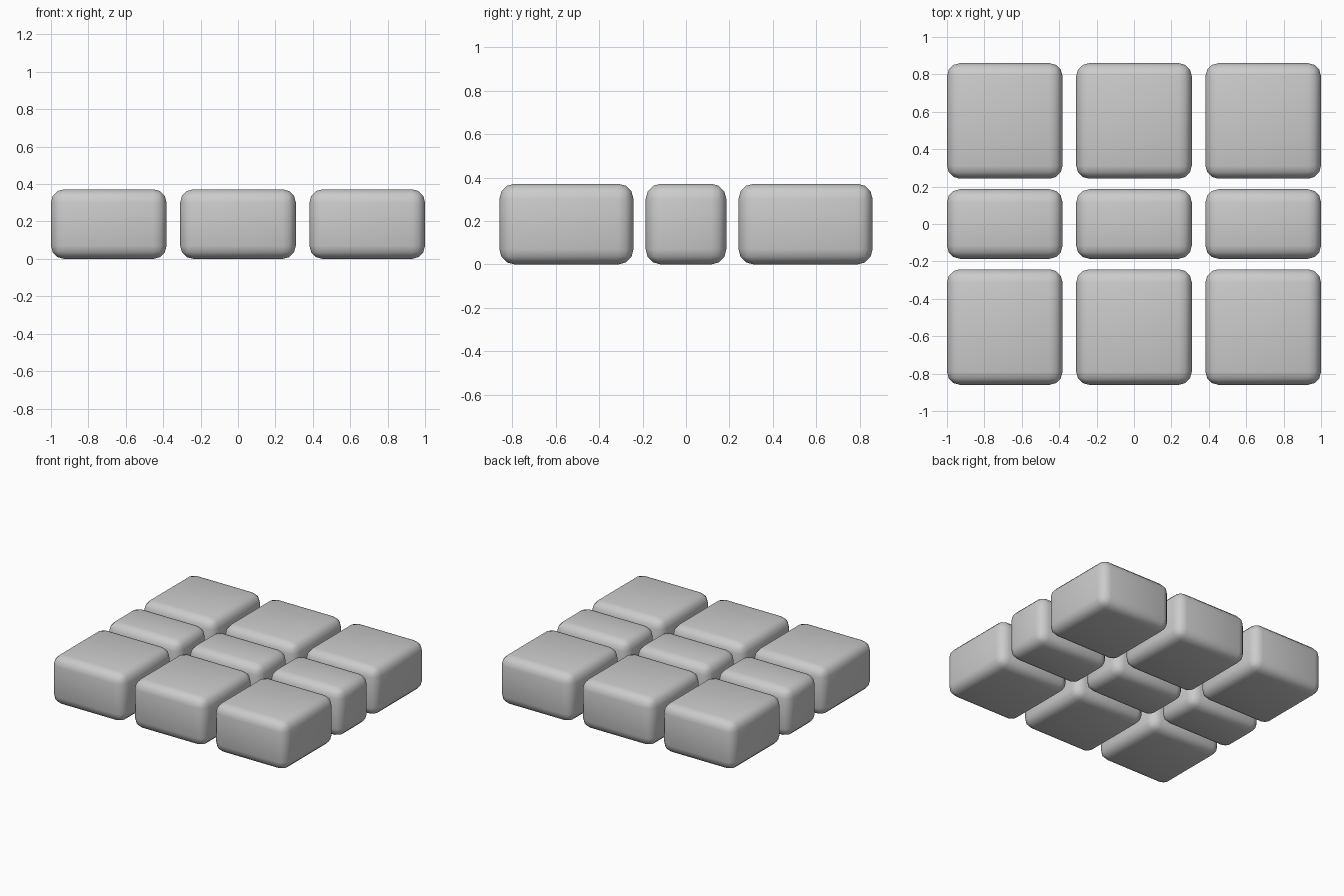
import bpy

if "Cube" in bpy.data.objects:
    bpy.data.objects.remove(bpy.data.objects["Cube"])

HEIGHT = 0.372
COLUMNS = {"left": (-0.691, 0.618), "centre": (0.0, 0.618), "right": (0.691, 0.618)}
ROWS = {"front": (-0.551, 0.618), "middle": (0.0, 0.372), "back": (0.551, 0.618)}


def rounded_block(name, x, y, width, depth):
    bpy.ops.mesh.primitive_cube_add(size=1, location=(x, y, HEIGHT / 2))
    block = bpy.context.object
    block.name = name
    block.scale = (width, depth, HEIGHT)
    bpy.ops.object.transform_apply(location=False, rotation=False, scale=True)
    # Rounded edges
    bevel = block.modifiers.new("rounded_edges", 'BEVEL')
    bevel.width = 0.07
    bevel.segments = 3
    bpy.ops.object.modifier_apply(modifier=bevel.name)
    bpy.ops.object.shade_smooth_by_angle()
    return block


# Grid of blocks: square ones at front and back, narrow ones in the middle row
for row, (y, depth) in ROWS.items():
    for column, (x, width) in COLUMNS.items():
        rounded_block(f"{row}_{column}_block", x, y, width, depth)
